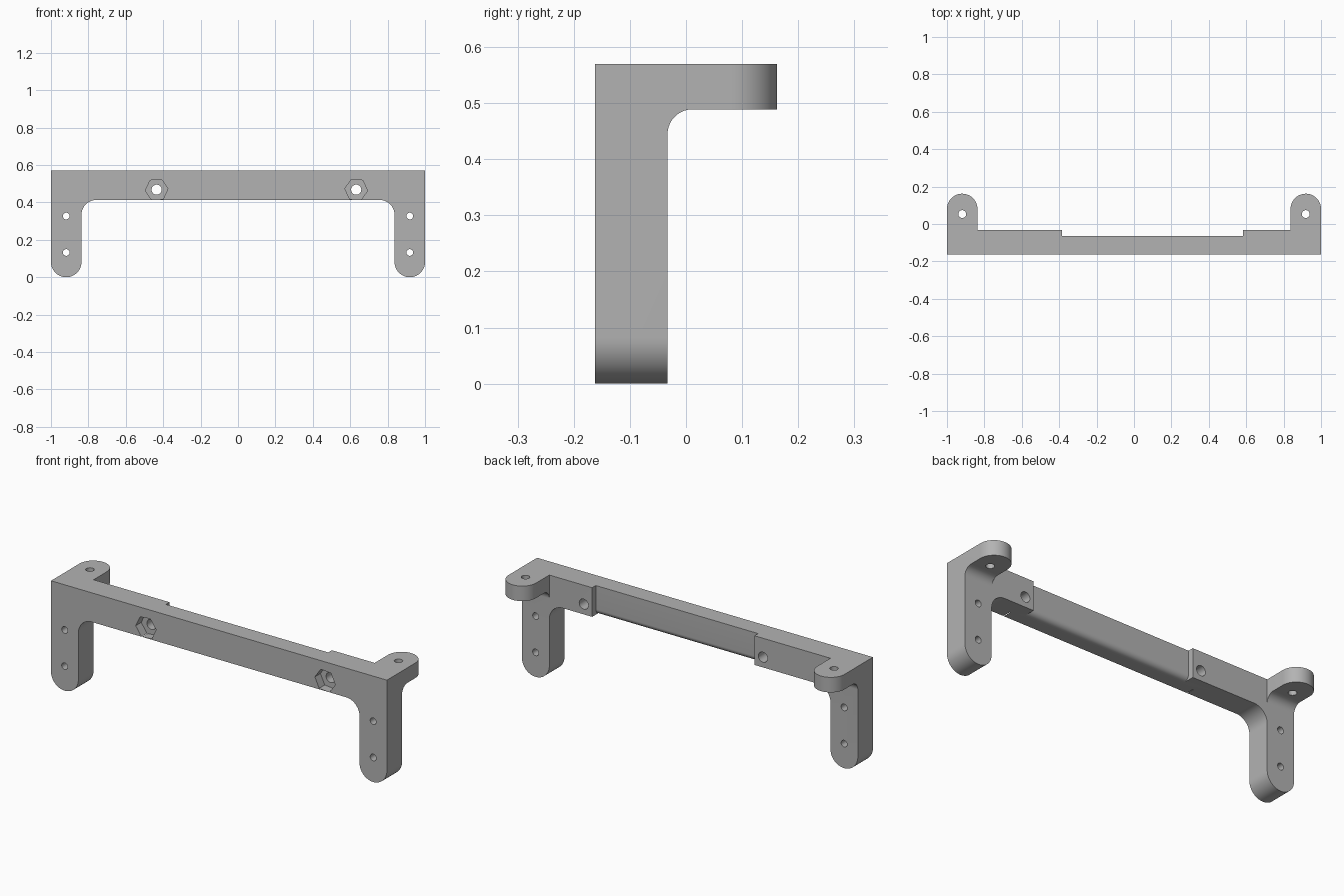
import bpy, bmesh, math
from mathutils import Vector

cube = bpy.data.objects.get("Cube")
if cube:
    bpy.data.objects.remove(cube, do_unlink=True)

grey = bpy.data.materials.new("plain grey")
grey.use_nodes = True
colour = (0.45, 0.45, 0.45, 1)
grey.diffuse_color = colour
grey.node_tree.nodes["Principled BSDF"].inputs["Base Color"].default_value = colour

FRONT, BACK, TAB_END = -0.162, -0.033, 0.162
TOP, BAR_LOW, TAB_LOW = 0.57, 0.413, 0.489
INNER = 0.837
R = (1 - INNER) / 2
MID = 1 - R
RECESS_L, RECESS_R, RECESS_Y = -0.385, 0.582, -0.064


def arc(cx, cy, r, a0, a1, n=20):
    steps = [math.radians(a0 + (a1 - a0) * i / n) for i in range(n + 1)]
    return [(cx + r * math.cos(a), cy + r * math.sin(a)) for a in steps]


def prism(name, points, axis, lo, hi):
    """Extrude a 2D outline along the given axis."""
    place = {"x": lambda p, d: (d, p[0], p[1]),
             "y": lambda p, d: (p[0], d, p[1]),
             "z": lambda p, d: (p[0], p[1], d)}[axis]
    bm = bmesh.new()
    face = bm.faces.new([bm.verts.new(place(p, lo)) for p in points])
    ext = bmesh.ops.extrude_face_region(bm, geom=[face])
    verts = [v for v in ext["geom"] if isinstance(v, bmesh.types.BMVert)]
    shift = Vector(place((0, 0), hi - lo))
    bmesh.ops.translate(bm, verts=verts, vec=shift)
    bmesh.ops.recalc_face_normals(bm, faces=bm.faces)
    mesh = bpy.data.meshes.new(name)
    bm.to_mesh(mesh)
    bm.free()
    mesh.materials.append(grey)
    obj = bpy.data.objects.new(name, mesh)
    bpy.context.collection.objects.link(obj)
    return obj


def combine(target, tool, operation):
    mod = target.modifiers.new(operation, "BOOLEAN")
    mod.operation, mod.object, mod.solver = operation, tool, "EXACT"
    bpy.ops.object.select_all(action="DESELECT")
    target.select_set(True)
    bpy.context.view_layer.objects.active = target
    bpy.ops.object.modifier_apply(modifier=mod.name)
    bpy.data.objects.remove(tool, do_unlink=True)


def mirrored(half):
    return half + [(-x, y) for x, y in reversed(half)]


# Front outline: bar with two round-ended legs
fillet = 0.08
half = [(1, TOP)] + arc(MID, R, R, 0, -180, 32)
half += arc(INNER - fillet, BAR_LOW - fillet, fillet, 0, 90)
bracket = prism("bracket", mirrored(half), "y", FRONT, 0.3)

# Side outline: upright with a filleted rear shelf
f = 0.045
side = [(FRONT - 0.1, -0.1), (BACK, -0.1)] + arc(BACK + f, TAB_LOW - f, f, 180, 90)
side += [(0.4, TAB_LOW), (0.4, TOP + 0.1), (FRONT - 0.1, TOP + 0.1)]
combine(bracket, prism("side_outline", side, "x", -1.1, 1.1), "INTERSECT")

# Plan outline: round-ended tabs and a shallow rear recess
right = [(1.1, FRONT - 0.1), (1.1, TAB_END - R)]
left = [(-x, y) for x, y in reversed(right)]
tab = arc(MID, TAB_END - R, R, 0, 180, 32) + [(INNER, BACK)]
plan = [(1, FRONT - 0.1)] + tab
plan += [(RECESS_R, BACK), (RECESS_R, RECESS_Y), (RECESS_L, RECESS_Y), (RECESS_L, BACK)]
plan += [(-x, y) for x, y in reversed(tab)] + [(-1, FRONT - 0.1)]
combine(bracket, prism("plan_outline", plan, "z", -0.1, TOP + 0.1), "INTERSECT")

# Rounded lower rear edge along the recess
r = 0.03
edge = arc(RECESS_Y - r, BAR_LOW + r, r, 0, -90, 10)
edge += [(RECESS_Y - r, BAR_LOW - 0.02), (RECESS_Y + 0.02, BAR_LOW - 0.02),
         (RECESS_Y + 0.02, BAR_LOW + r)]
combine(bracket, prism("edge_round", edge, "x", RECESS_L, RECESS_R), "DIFFERENCE")

# Bolt holes with hexagonal nut pockets in the bar
for x, turn in ((-0.435, 5), (0.632, -5)):
    hole = prism("bolt_hole", arc(x, 0.468, 0.027, 0, 360, 32)[:-1], "y", -0.3, 0.3)
    combine(bracket, hole, "DIFFERENCE")
    pocket = prism("nut_pocket", arc(x, 0.468, 0.061, turn, turn + 360, 6)[:-1],
                   "y", FRONT - 0.1, FRONT + 0.047)
    combine(bracket, pocket, "DIFFERENCE")

# Screw holes in legs and tabs
for s in (-1, 1):
    for z in (0.132, 0.327):
        hole = prism("leg_hole", arc(s * MID, z, 0.018, 0, 360, 28)[:-1], "y", -0.3, 0.1)
        combine(bracket, hole, "DIFFERENCE")
    hole = prism("tab_hole", arc(s * MID, 0.053, 0.021, 0, 360, 28)[:-1], "z", 0.4, 0.7)
    combine(bracket, hole, "DIFFERENCE")

bpy.ops.object.shade_smooth_by_angle(angle=math.radians(30))
